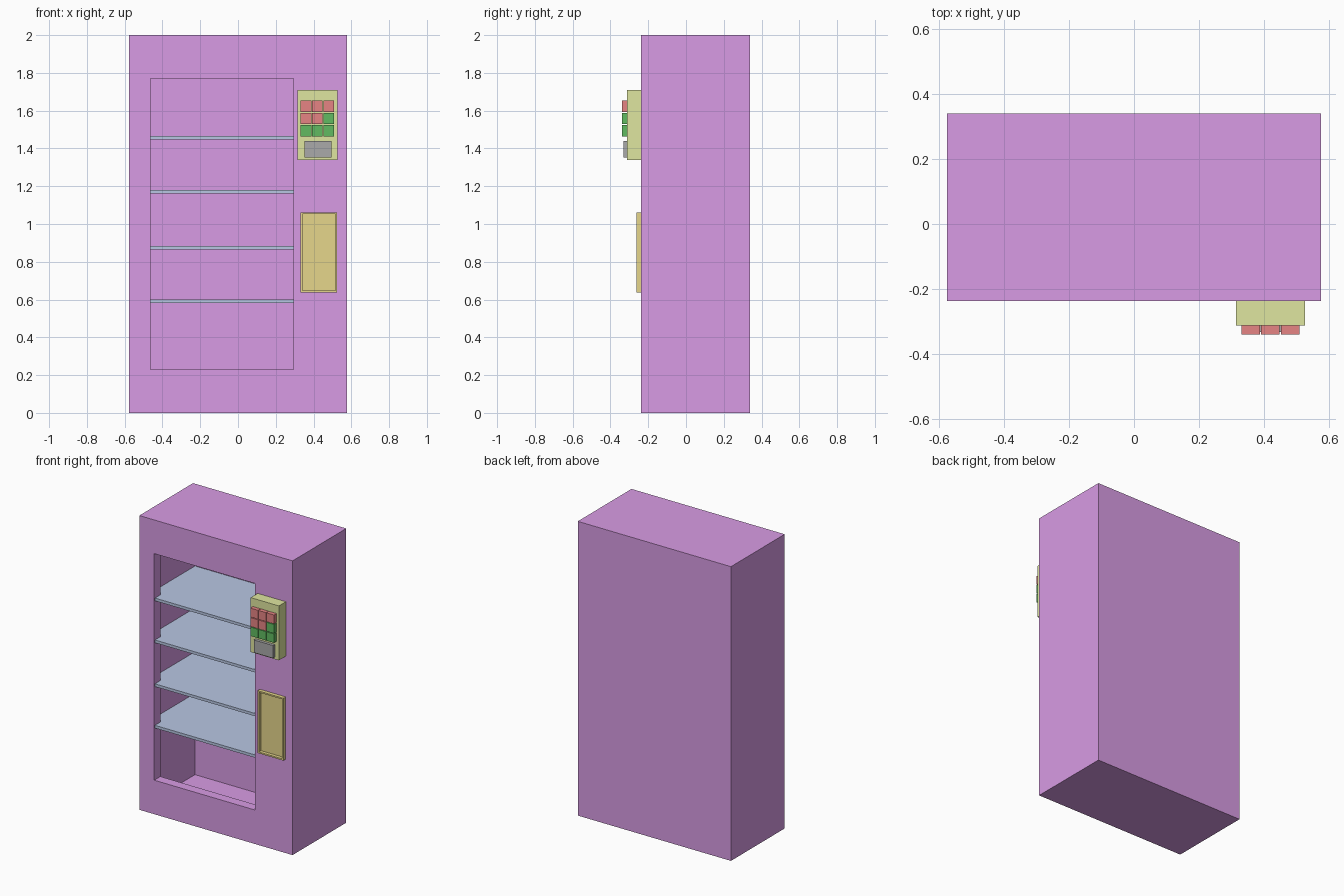
import bpy, bmesh

if "Cube" in bpy.data.objects:
    bpy.data.objects.remove(bpy.data.objects["Cube"])


def material(name, r, g, b):
    m = bpy.data.materials.new(name)
    m.diffuse_color = (r, g, b, 1)
    m.use_nodes = True
    m.node_tree.nodes["Principled BSDF"].inputs["Base Color"].default_value = m.diffuse_color
    return m


purple = material("purple", 0.69, 0.33, 0.78)
blue = material("blue", 0.48, 0.57, 0.77)
lime = material("lime", 0.74, 0.79, 0.35)
red = material("red", 0.79, 0.23, 0.23)
green = material("green", 0.12, 0.50, 0.12)
gold = material("gold", 0.79, 0.67, 0.26)
grey = material("dark_grey", 0.40, 0.40, 0.40)


def box(name, x, y, z, mat=None, inset=0, depth=0):
    """Box from (min, max) ranges; optionally recess its front face."""
    bm = bmesh.new()
    bmesh.ops.create_cube(bm, size=1)
    for v in bm.verts:
        v.co = [r[0] + (c + 0.5) * (r[1] - r[0]) for c, r in zip(v.co, (x, y, z))]
    if inset:
        bm.normal_update()
        front = min(bm.faces, key=lambda f: f.normal.y)
        bmesh.ops.inset_region(bm, faces=[front], thickness=inset)
        rim = front.verts[:]
        sunk = bmesh.ops.extrude_discrete_faces(bm, faces=[front])["faces"][0]
        bmesh.ops.translate(bm, verts=sunk.verts, vec=(0, depth, 0))
    me = bpy.data.meshes.new(name)
    bm.to_mesh(me)
    bm.free()
    ob = bpy.data.objects.new(name, me)
    bpy.context.collection.objects.link(ob)
    if mat:
        me.materials.append(mat)
    return ob


FRONT = -0.237

# Hollow cabinet with a window opening in the front panel
cabinet = box("cabinet", (-0.576, 0.576), (FRONT, 0.34), (0, 2), purple)
cutters = [
    box("interior_cutter", (-0.53, 0.53), (FRONT + 0.066, 0.295), (0.048, 1.952)),
    box("window_cutter", (-0.464, 0.293), (FRONT - 0.1, 0.0), (0.231, 1.771)),
]
for c in cutters:
    mod = cabinet.modifiers.new(c.name, 'BOOLEAN')
    mod.operation = 'DIFFERENCE'
    mod.solver = 'EXACT'
    mod.object = c
    c.hide_render = True
    c.hide_set(True)

# Shelves run wall to wall and pass through the window frame
for i, top in enumerate((0.601, 0.883, 1.181, 1.466)):
    for_z = (top - 0.019, top)
    box(f"shelf_{i + 1}", (-0.535, 0.535), (FRONT + 0.008, 0.3), for_z, blue)

# Control panel with a 3 x 3 keypad and a coin plate
box("control_panel", (0.314, 0.526), (-0.312, FRONT + 0.01), (1.339, 1.709), lime)
for row in range(3):
    for col in range(3):
        x = 0.331 + col * 0.0605
        z = 1.593 - row * 0.0645
        box(f"button_{row + 1}_{col + 1}", (x, x + 0.057), (-0.34, -0.305),
            (z, z + 0.060), red if row * 3 + col < 5 else green)
box("coin_plate", (0.351, 0.496), (-0.332, -0.305), (1.353, 1.439), grey)

# Dispensing hatch with a recessed face
box("dispensing_hatch", (0.331, 0.525), (-0.262, FRONT + 0.01), (0.638, 1.062),
    gold, inset=0.014, depth=0.023)
